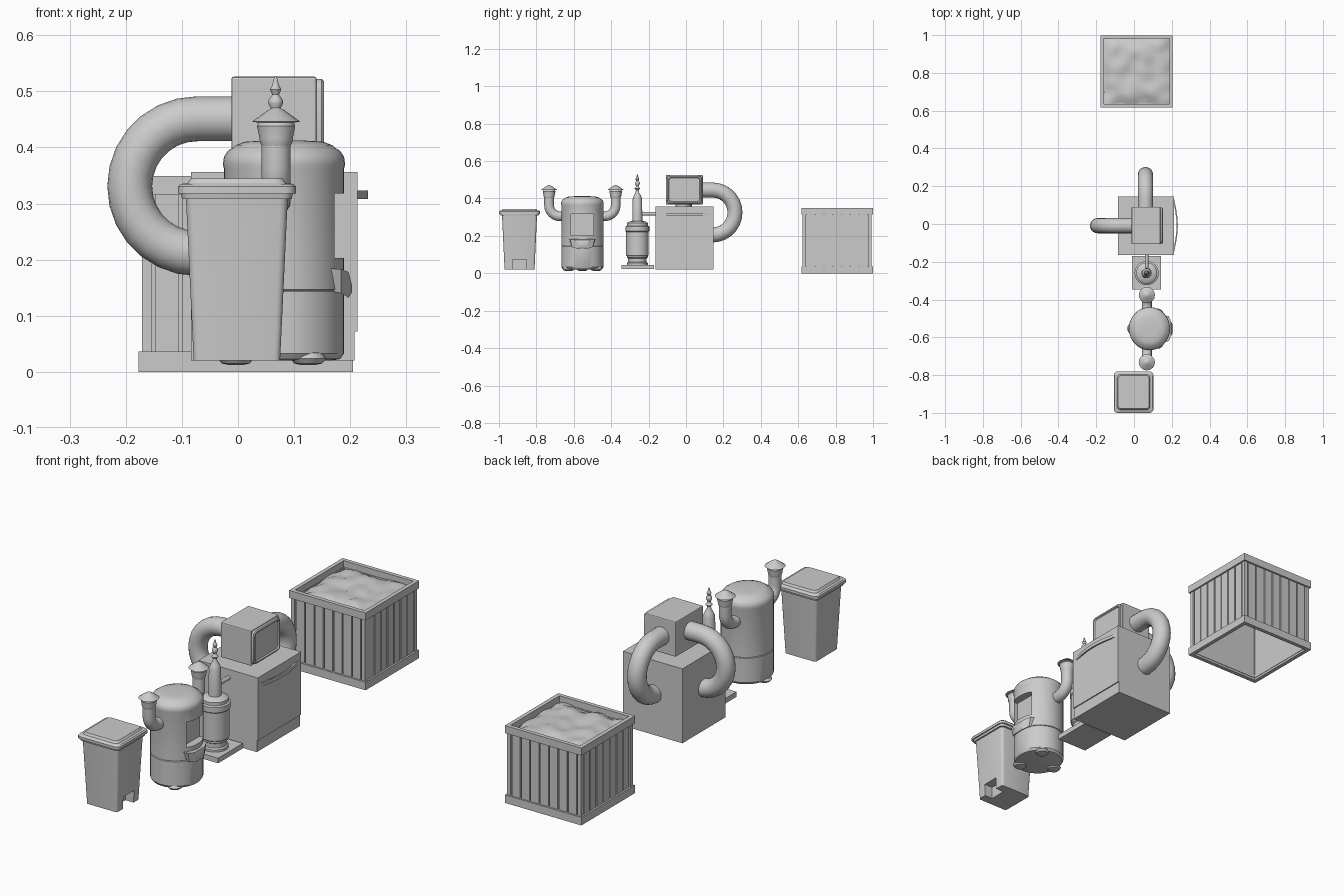
import bpy, bmesh, math
from mathutils import Vector, Matrix, noise

if "Cube" in bpy.data.objects:
    bpy.data.objects.remove(bpy.data.objects["Cube"])


def finish(name, bm, smooth=True):
    bmesh.ops.recalc_face_normals(bm, faces=bm.faces[:])
    me = bpy.data.meshes.new(name)
    bm.to_mesh(me)
    bm.free()
    ob = bpy.data.objects.new(name, me)
    bpy.context.collection.objects.link(ob)
    if smooth:
        bpy.ops.object.select_all(action='DESELECT')
        ob.select_set(True)
        bpy.context.view_layer.objects.active = ob
        bpy.ops.object.shade_smooth_by_angle(angle=math.radians(35))
    return ob


def box(name, x, y, z, bevel=0):
    bm = bmesh.new()
    bmesh.ops.create_cube(bm, size=1)
    for v in bm.verts:
        v.co = [(a[0] + a[1]) / 2 + c * (a[1] - a[0]) for a, c in zip((x, y, z), v.co)]
    ob = finish(name, bm, False)
    if bevel:
        m = ob.modifiers.new("bevel", 'BEVEL')
        m.width, m.segments = bevel, 2
    return ob


def loft(name, rings, cap=True):
    bm = bmesh.new()
    rows = [[bm.verts.new(p) for p in r] for r in rings]
    for a, b in zip(rows, rows[1:]):
        for i in range(len(a)):
            j = (i + 1) % len(a)
            bm.faces.new((a[i], a[j], b[j], b[i]))
    if cap:
        bm.faces.new(rows[0])
        bm.faces.new(rows[-1])
    return finish(name, bm)


def lathe(name, cx, cy, profile, n=32, sy=1.0):
    return loft(name, [[(cx + r * math.cos(2 * math.pi * i / n),
                         cy + sy * r * math.sin(2 * math.pi * i / n), z)
                        for i in range(n)] for r, z in profile])


def rrect(hx, hy, r, seg=3):
    pts = []
    for q, (sx, sy) in enumerate(((1, 1), (-1, 1), (-1, -1), (1, -1))):
        for k in range(seg + 1):
            a = math.pi / 2 * (q + k / seg)
            pts.append((sx * (hx - r) + r * math.cos(a), sy * (hy - r) + r * math.sin(a)))
    return pts


def tube(name, path, radius, side, n=20):
    # sweep a circle along a planar path; side is the plane normal
    side, path, rings = Vector(side), [Vector(p) for p in path], []
    for i, p in enumerate(path):
        t = (path[min(i + 1, len(path) - 1)] - path[max(i - 1, 0)]).normalized()
        u = t.cross(side)
        rings.append([p + radius * (math.cos(2 * math.pi * k / n) * u
                                    + math.sin(2 * math.pi * k / n) * side) for k in range(n)])
    return loft(name, rings)


def cut(ob, cutter):
    m = ob.modifiers.new("cut", 'BOOLEAN')
    m.operation, m.object, m.solver = 'DIFFERENCE', cutter, 'EXACT'
    cutter.hide_render = True
    cutter.hide_viewport = True
    cutter.display_type = 'WIRE'


# Wheeled bin: tapered body with notch, rim and lid
BX, BY = -0.002, -0.89
def bin_rings(rows):
    return [[(BX + x, BY + y, z) for x, y in rrect(hx, hy, r)] for hx, hy, r, z in rows]
body = loft("bin_body", bin_rings([(.077, .08, .01, .02), (.091, .094, .014, .315)]))
cut(body, box("bin_notch_cutter", (.035, .12), (-.928, -.852), (0, .075)))
loft("bin_rim", bin_rings([(.098, .102, .018, .308), (.1, .104, .018, .32)]))
loft("bin_lid", bin_rings([(.105, .11, .02, .318), (.105, .11, .02, .33), (.1, .105, .02, .335),
                           (.088, .094, .018, .336), (.082, .088, .016, .345)]))

# Boiler: rounded drum with window, feet and spout
CX, CY = .082, -.554
drum = lathe("boiler_drum", CX, CY, [
    (.085, .02), (.1, .023), (.107, .033), (.107, .143), (.104, .145), (.107, .147),
    (.107, .362), (.109, .37), (.107, .383), (.1, .394), (.09, .4), (.086, .404),
    (.07, .41), (.04, .412), (.01, .412)], 40, 1.05)
cut(drum, box("boiler_window_cutter", (.153, .25), (CY - .06, CY + .06), (.203, .318)))
for i in range(3):
    a = math.pi / 3 + i * 2 * math.pi / 3
    lathe("boiler_foot", CX + .086 * math.cos(a), CY + .086 * math.sin(a),
          [(.012, .012), (.025, .015), (.032, .024), (.026, .034), (.01, .038)], 16)
loft("boiler_spout", [[(x, CY - w, z0), (x, CY + w, z0), (x, CY + w * 1.2, z1), (x, CY - w * 1.2, z1)]
                      for x, w, z0, z1 in ((.155, .06, .145, .185), (.184, .055, .14, .183),
                                           (.197, .03, .132, .178), (.203, .02, .142, .155))])

# Boiler chimneys, one each side
for s in (-1, 1):
    y0 = CY + s * .178
    path = [(.068, CY + s * .09, .305), (.068, CY + s * .12, .305)]
    path += [(.068, y0 - s * .058 + s * .058 * math.sin(a), .363 - .058 * math.cos(a))
             for a in [math.pi / 2 * k / 6 for k in range(7)]]
    tube("chimney_pipe", path + [(.068, y0, .415)], .026, (1, 0, 0))
    lathe("chimney_cap", .068, y0, [(.025, .4), (.03, .413), (.03, .418), (.034, .438), (.031, .444),
                                    (.043, .446), (.015, .466), (.003, .472)], 16)

# Small still: base plate, turned column and finial
SX, SY = .067, -.26
box("still_base", (-.01, .143), (-.346, -.17), (.022, .045))
lathe("still_column", SX, SY, [
    (.056, .044), (.056, .055), (.05, .06), (.05, .08), (.056, .084), (.056, .092), (.06, .096),
    (.06, .222), (.064, .226), (.064, .25), (.056, .254), (.056, .268), (.045, .276),
    (.027, .28), (.025, .4), (.018, .418), (.01, .43), (.008, .445), (.015, .452), (.009, .46),
    (.007, .466), (.013, .478), (.013, .484), (.006, .494), (.01, .503), (.006, .511), (.002, .527)], 24)
tube("still_link_pipe", [(SX, SY, .318), (SX, -.155, .318)], .009, (1, 0, 0), 12)

# Cabinet with front panel and bowed handle
box("cabinet_body", (-.084, .208), (-.163, .146), (.02, .356))
box("cabinet_door", (.206, .213), (-.163, .146), (.072, .356))
bow = [(.208 + .02 * math.sin(math.pi * k / 12), -.15 + .284 * k / 12) for k in range(13)]
loft("cabinet_handle", [[(x - .003, y, .308), (x + .004, y, .308), (x + .004, y, .323),
                         (x - .003, y, .323)] for x, y in bow])

# Head unit on a neck, with a rimmed screen
lathe("head_neck", .065, -.015, [(.04, .35), (.04, .375)], 20)
box("head_box", (-.012, .14), (-.107, .09), (.368, .526), .004)
loft("head_screen", [[(x, -.0085 + a, .447 + b) for a, b in rrect(.095 - d, .075 - d, .018 - d / 2)]
                     for x, d in ((.138, 0), (.149, 0), (.153, .004), (.153, .01), (.147, .013))])

# Two curved ducts joining head and cabinet
arc = [math.pi * k / 14 for k in range(15)]
tube("duct_left", [(.02, -.009, .451)] + [(-.073 - .12 * math.sin(a), -.009, .331 + .12 * math.cos(a))
     for a in arc] + [(-.05, -.009, .211)], .04, (0, 1, 0))
tube("duct_back", [(.061, .06, .445)] + [(.061, .142 + .12 * math.sin(a), .325 + .12 * math.cos(a))
     for a in arc] + [(.061, .12, .205)], .04, (1, 0, 0))

# Slatted crate: four repeated sides around a centre
KX, KY, H = .014, .808, .191
for i in range(4):
    turn = Matrix.Translation((KX, KY, 0)) @ Matrix.Rotation(i * math.pi / 2, 4, 'Z')
    side = [box("crate_bottom_rail", (-H, H - .018), (-H, -H + .018), (0, .036)),
            box("crate_top_rail", (-H, H - .018), (-H, -H + .018), (.315, .349)),
            box("crate_post", (-H + .006, -H + .024), (-H + .006, -H + .024), (.03, .32)),
            box("crate_backing", (-H + .015, H - .015), (-H + .016, -H + .02), (.01, .32))]
    w = (2 * H - .054) / 7
    for k in range(7):
        x = -H + .027 + k * w
        side.append(box("crate_slat", (x + .003, x + w - .003), (-H + .008, -H + .017), (.03, .32)))
    for ob in side:
        ob.matrix_world = turn

# Lumpy fill in the crate
bm = bmesh.new()
bmesh.ops.create_grid(bm, x_segments=16, y_segments=16, size=H - .016)
for v in bm.verts:
    edge = 1 - max(abs(v.co.x), abs(v.co.y)) / H
    h = .312 + .025 * min(1, edge * 3) + .016 * noise.noise(v.co * 14)
    v.co = (KX + v.co.x, KY + v.co.y, min(h, .348))
finish("crate_fill", bm)
